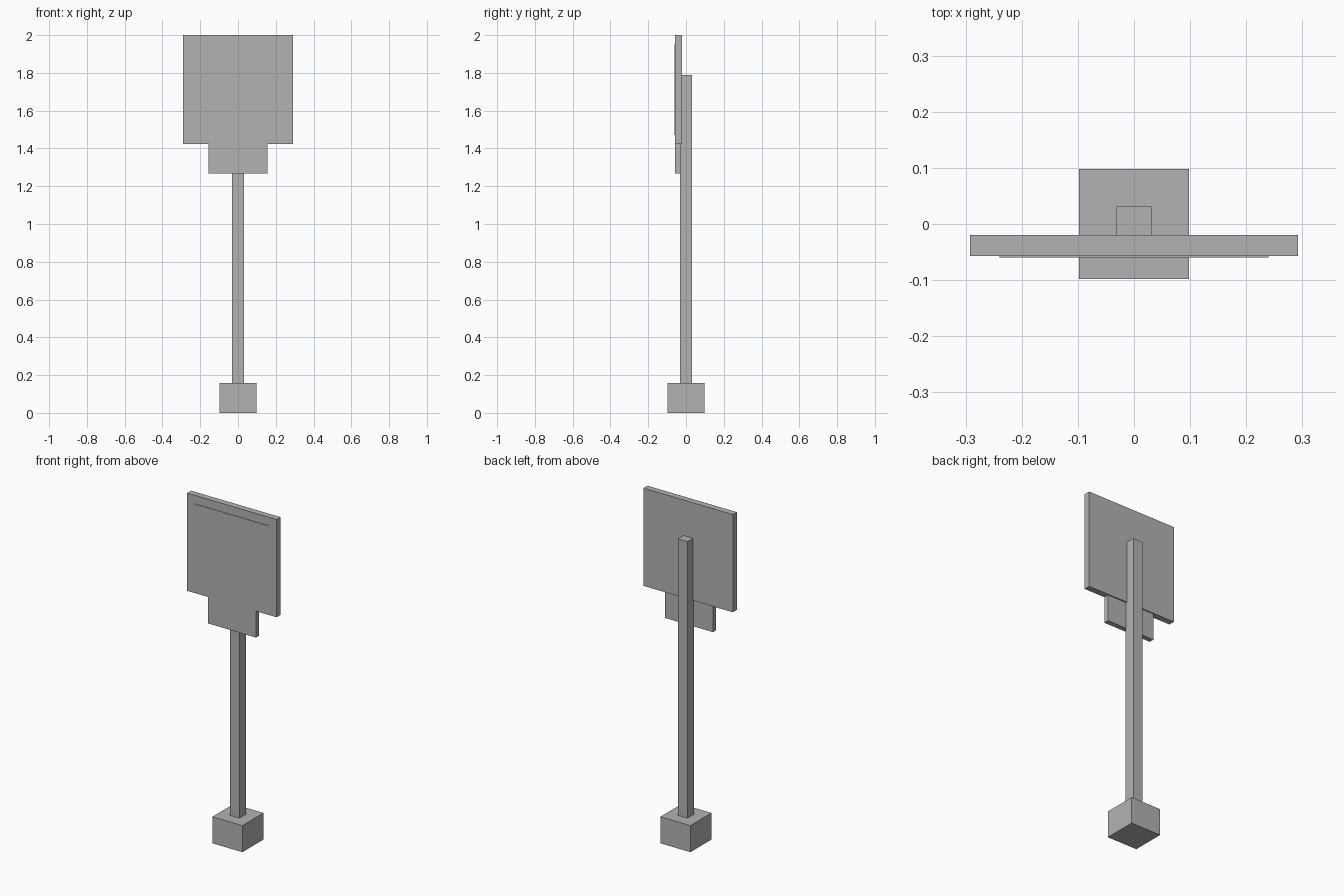
import bpy
import bmesh
from mathutils import Vector

cube = bpy.data.objects.get("Cube")
if cube:
    bpy.data.objects.remove(cube, do_unlink=True)

# Single plain grey
grey = bpy.data.materials.new("plain_grey")
grey.use_nodes = True
colour = (0.45, 0.45, 0.45, 1)
grey.diffuse_color = colour
grey.node_tree.nodes["Principled BSDF"].inputs["Base Color"].default_value = colour


def box(name, half_width, y_range, z_range):
    """Flat-shaded box centred on x = 0, spanning the given y and z ranges."""
    low = Vector((-half_width, y_range[0], z_range[0]))
    high = Vector((half_width, y_range[1], z_range[1]))
    bm = bmesh.new()
    bmesh.ops.create_cube(bm, size=1)
    bmesh.ops.scale(bm, vec=high - low, verts=bm.verts)
    bmesh.ops.translate(bm, vec=(low + high) / 2, verts=bm.verts)
    mesh = bpy.data.meshes.new(name)
    bm.to_mesh(mesh)
    bm.free()
    mesh.materials.append(grey)
    obj = bpy.data.objects.new(name, mesh)
    bpy.context.collection.objects.link(obj)
    return obj


# Base and post
box("base_block", 0.098, (-0.098, 0.098), (0, 0.157))
box("post", 0.031, (-0.031, 0.031), (0.15, 1.79))

# Sign: main board, raised front panel and small plate below
box("sign_board", 0.292, (-0.057, -0.02), (1.423, 2))
box("front_panel", 0.24, (-0.06, -0.055), (1.47, 1.95))
box("lower_plate", 0.157, (-0.057, -0.027), (1.267, 1.423))
